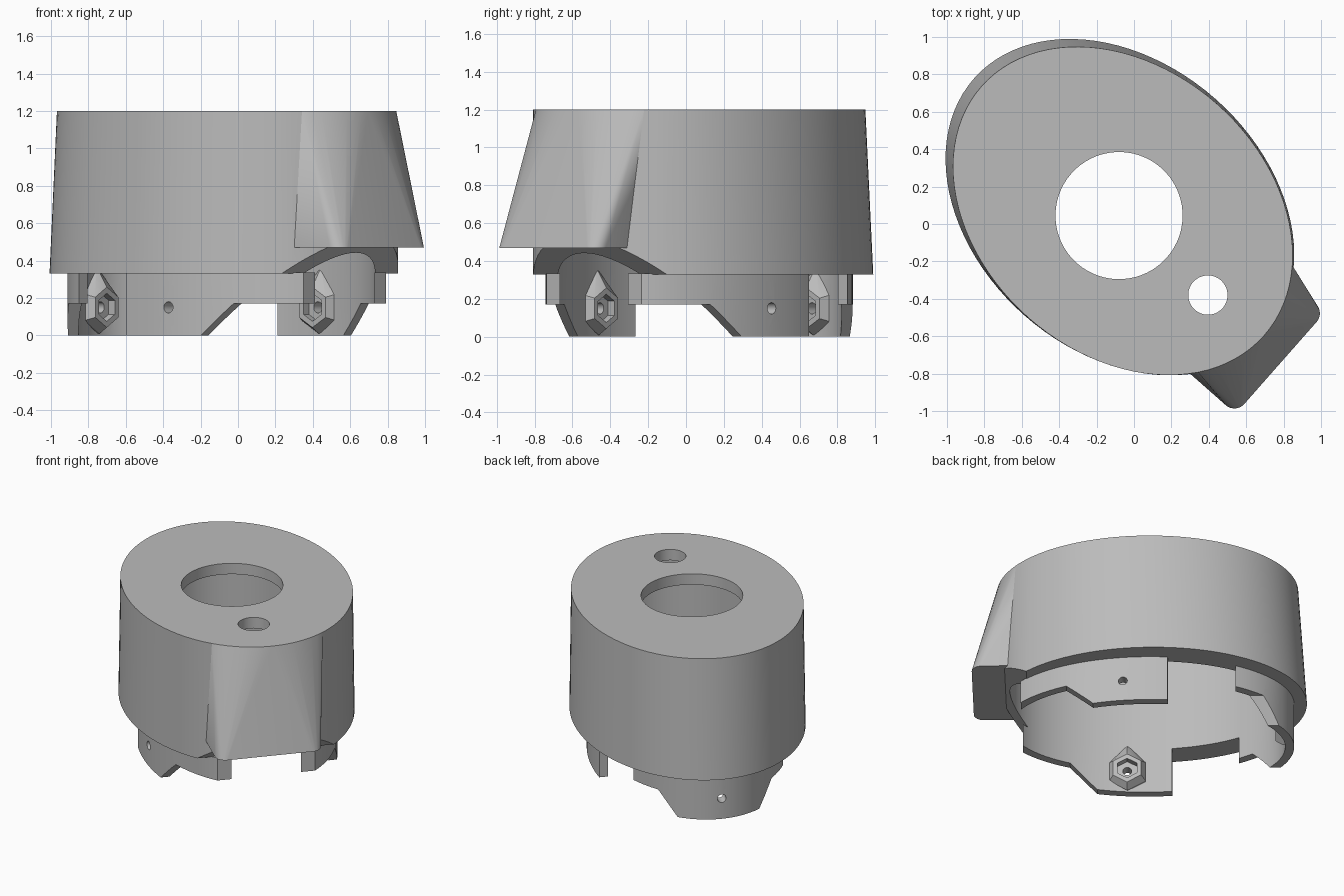
import bpy
import bmesh
import math
from mathutils import Matrix, Vector

if "Cube" in bpy.data.objects:
    bpy.data.objects.remove(bpy.data.objects["Cube"])

TOP, SKIRT, STEP = 1.2, 0.33, 0.47
PLACE = Matrix.Translation((-0.06, 0.07, 0)) @ Matrix.Rotation(math.radians(-41.4), 4, "Z")

grey = bpy.data.materials.new("plain grey")
grey.use_nodes = True
grey.diffuse_color = (0.5, 0.5, 0.5, 1)
grey.node_tree.nodes["Principled BSDF"].inputs["Base Color"].default_value = (0.5, 0.5, 0.5, 1)


def make(name, bm):
    bmesh.ops.recalc_face_normals(bm, faces=bm.faces)
    mesh = bpy.data.meshes.new(name)
    bm.to_mesh(mesh)
    bm.free()
    obj = bpy.data.objects.new(name, mesh)
    bpy.context.collection.objects.link(obj)
    mesh.materials.append(grey)
    return obj


def ellipse(a, b, z, u=0, v=0, n=96):
    return [Vector((u + a * math.cos(t), v + b * math.sin(t), z))
            for t in (2 * math.pi * i / n for i in range(n))]


def loft(name, low, high):
    bm = bmesh.new()
    lo = [bm.verts.new(p) for p in low]
    hi = [bm.verts.new(p) for p in high]
    bm.faces.new(lo)
    bm.faces.new(hi)
    for i in range(len(lo)):
        j = (i + 1) % len(lo)
        bm.faces.new((lo[i], lo[j], hi[j], hi[i]))
    return make(name, bm)


def hull(name, points):
    bm = bmesh.new()
    for p in points:
        bm.verts.new(p)
    result = bmesh.ops.convex_hull(bm, input=bm.verts)
    spare = {g for g in result["geom_interior"] if isinstance(g, bmesh.types.BMVert)}
    bmesh.ops.delete(bm, geom=list(spare), context="VERTS")
    bmesh.ops.dissolve_limit(bm, angle_limit=0.005, verts=bm.verts, edges=bm.edges)
    return make(name, bm)


def combine(obj, other, operation):
    mod = obj.modifiers.new("combine", "BOOLEAN")
    mod.operation = operation
    mod.solver = "EXACT"
    mod.object = other
    bpy.context.view_layer.objects.active = obj
    bpy.ops.object.modifier_apply(modifier=mod.name)
    bpy.data.objects.remove(other)


def finish(obj):
    obj.matrix_world = PLACE
    bpy.ops.object.select_all(action="DESELECT")
    obj.select_set(True)
    bpy.context.view_layer.objects.active = obj
    bpy.ops.object.shade_smooth_by_angle(angle=math.radians(25))


# Tapered oval housing
top_rim = ellipse(1.007, 0.762, TOP)
body = loft("housing", ellipse(1.04, 0.772, SKIRT, -0.025, 0.005), top_rim)

# Ramped notch in the lower rim at the corner end
notch = [(0.8, SKIRT), (0.95, STEP), (1.5, STEP), (1.5, 0), (0.8, 0)]
combine(body, loft("notch", [Vector((u, -2, z)) for u, z in notch],
                   [Vector((u, 2, z)) for u, z in notch]), "DIFFERENCE")

# Rounded corner block blending up to the top rim
block = [p for p in top_rim if p.x > 0.85]
for v in (0.24, -0.345):
    block += ellipse(0.07, 0.07, STEP, 1.1, v, 32)
    block += ellipse(0.07, 0.07, STEP, 0.8, v, 32)
block += [Vector((0.8, v, TOP)) for v in (0.35, -0.35)]
combine(body, hull("corner_block", block), "UNION")

# Hollow inside and the two openings in the top plate
combine(body, loft("cavity", ellipse(0.92, 0.59, -0.1), ellipse(0.92, 0.59, TOP - 0.08)), "DIFFERENCE")
for x, y, r in ((-0.08, 0.045, 0.34), (0.395, -0.38, 0.105)):
    c = PLACE.inverted() @ Vector((x, y, 0))
    combine(body, loft("opening", ellipse(r, r, 0.9, c.x, c.y, 64),
                       ellipse(r, r, 1.5, c.x, c.y, 64)), "DIFFERENCE")
finish(body)


# Ring wall below the housing, trimmed into tabs
def ring():
    wall = loft("ring", ellipse(0.98, 0.65, 0), ellipse(0.98, 0.65, SKIRT + 0.005))
    combine(wall, loft("bore", ellipse(0.92, 0.59, -0.1), ellipse(0.92, 0.59, 0.6)), "DIFFERENCE")
    return wall


def polygon(centre, side, normal, depth, radius, n):
    up = Vector((0, 0, 1))
    return [centre + normal * depth + radius * (math.sin(t) * side + math.cos(t) * up)
            for t in (2 * math.pi * i / n for i in range(n))]


# Hexagonal nut holder on the inner wall, with pocket and screw hole
def nut_holder(tab, u, v, nu, nv):
    centre, normal = Vector((u, v, 0.15)), Vector((nu, nv, 0))
    side = Vector((-nv, nu, 0))
    shape = polygon(centre, side, normal, -0.035, 0.14, 6)
    shape += polygon(centre, side, normal, 0.01, 0.14, 6)
    shape += polygon(centre, side, normal, 0.06, 0.108, 6)
    shape.append(centre + Vector((0, 0, 0.215)) - normal * 0.01)
    combine(tab, hull("nut_holder", shape), "UNION")
    for start, radius, sides in ((0.015, 0.075, 6), (-0.3, 0.03, 24)):
        combine(tab, loft("pocket", polygon(centre, side, normal, start, radius, sides),
                          polygon(centre, side, normal, 0.2, radius, sides)), "DIFFERENCE")


# Pair of long side tabs
side_profile = [(-0.15, -0.1), (-0.15, 0.5), (0.84, 0.5), (0.84, 0.17), (0.53, 0.17), (0.35, 0), (0.35, -0.1)]
side_tabs = ring()
side_tabs.name = "side_tabs"
combine(side_tabs, loft("trim", [Vector((u, -2, z)) for u, z in side_profile],
                        [Vector((u, 2, z)) for u, z in side_profile]), "INTERSECT")
for s in (-1, 1):
    nut_holder(side_tabs, 0.15, s * 0.582, 0, -s)
finish(side_tabs)

# Symmetric end tab
half = [(0.28, -0.1), (0.28, 0), (0.39, 0.17), (0.8, 0.17), (0.8, 0.5)]
end_profile = half + [(-v, z) for v, z in reversed(half)]
end_tab = ring()
end_tab.name = "end_tab"
combine(end_tab, loft("trim", [Vector((-1.5, v, z)) for v, z in end_profile],
                      [Vector((-0.6, v, z)) for v, z in end_profile]), "INTERSECT")
nut_holder(end_tab, -0.915, 0, 1, 0)
finish(end_tab)
